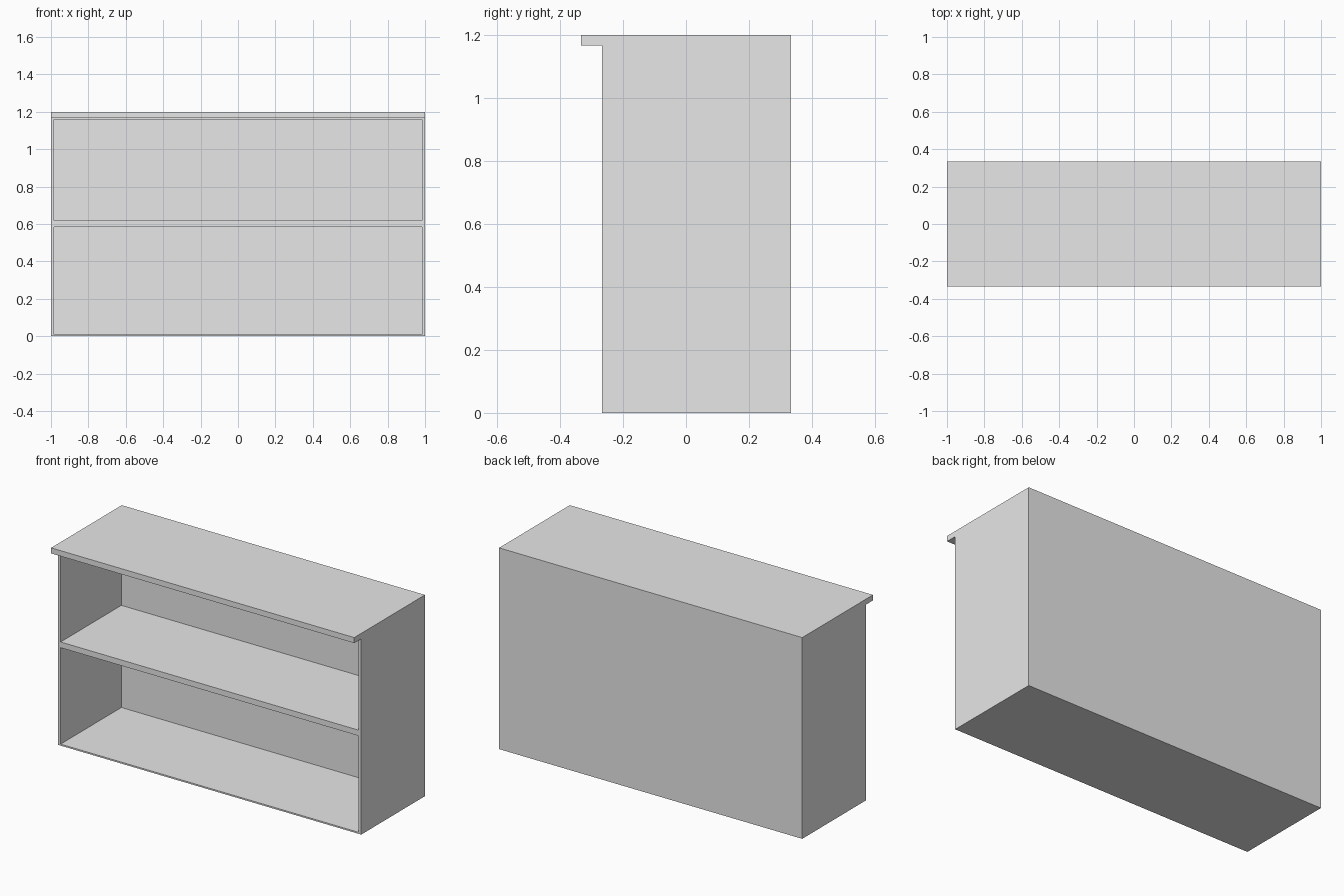
import bpy

cube = bpy.data.objects.get("Cube")
if cube:
    bpy.data.objects.remove(cube, do_unlink=True)

grey = bpy.data.materials.new("plain_grey")
grey.use_nodes = True
colour = (0.8, 0.8, 0.8, 1)
grey.diffuse_color = colour
grey.node_tree.nodes["Principled BSDF"].inputs["Base Color"].default_value = colour

FRONT, BACK, LIP = -0.267, 0.333, -0.333   # depth of carcass and top overhang
SIDE, PANEL = 0.017, 0.028                 # side and back thickness
TOP_UNDERSIDE, HEIGHT = 1.167, 1.2
INNER = 1 - SIDE


def box(name, x, y, z):
    """Box between the (low, high) limits on each axis."""
    limits = (x, y, z)
    bpy.ops.mesh.primitive_cube_add(size=1, location=[(a + b) / 2 for a, b in limits])
    obj = bpy.context.object
    obj.name = name
    obj.scale = [b - a for a, b in limits]
    bpy.ops.object.transform_apply(location=False, rotation=False, scale=True)
    obj.data.materials.append(grey)
    return obj


# Carcass sides and back
for name, s in (("left_side", 1), ("right_side", -1)):
    box(name, sorted((s * INNER, s)), (FRONT, BACK), (0, TOP_UNDERSIDE))
box("back_panel", (-INNER, INNER), (BACK - PANEL, BACK), (0, TOP_UNDERSIDE))

# Floor, middle shelf and the thin board under the top
for name, z in (("bottom_board", (0, 0.009)),
                ("middle_shelf", (0.584, 0.618)),
                ("upper_board", (1.158, TOP_UNDERSIDE))):
    box(name, (-INNER, INNER), (FRONT, BACK - PANEL), z)

# Overhanging top
box("top_board", (-1, 1), (LIP, BACK), (TOP_UNDERSIDE, HEIGHT))
